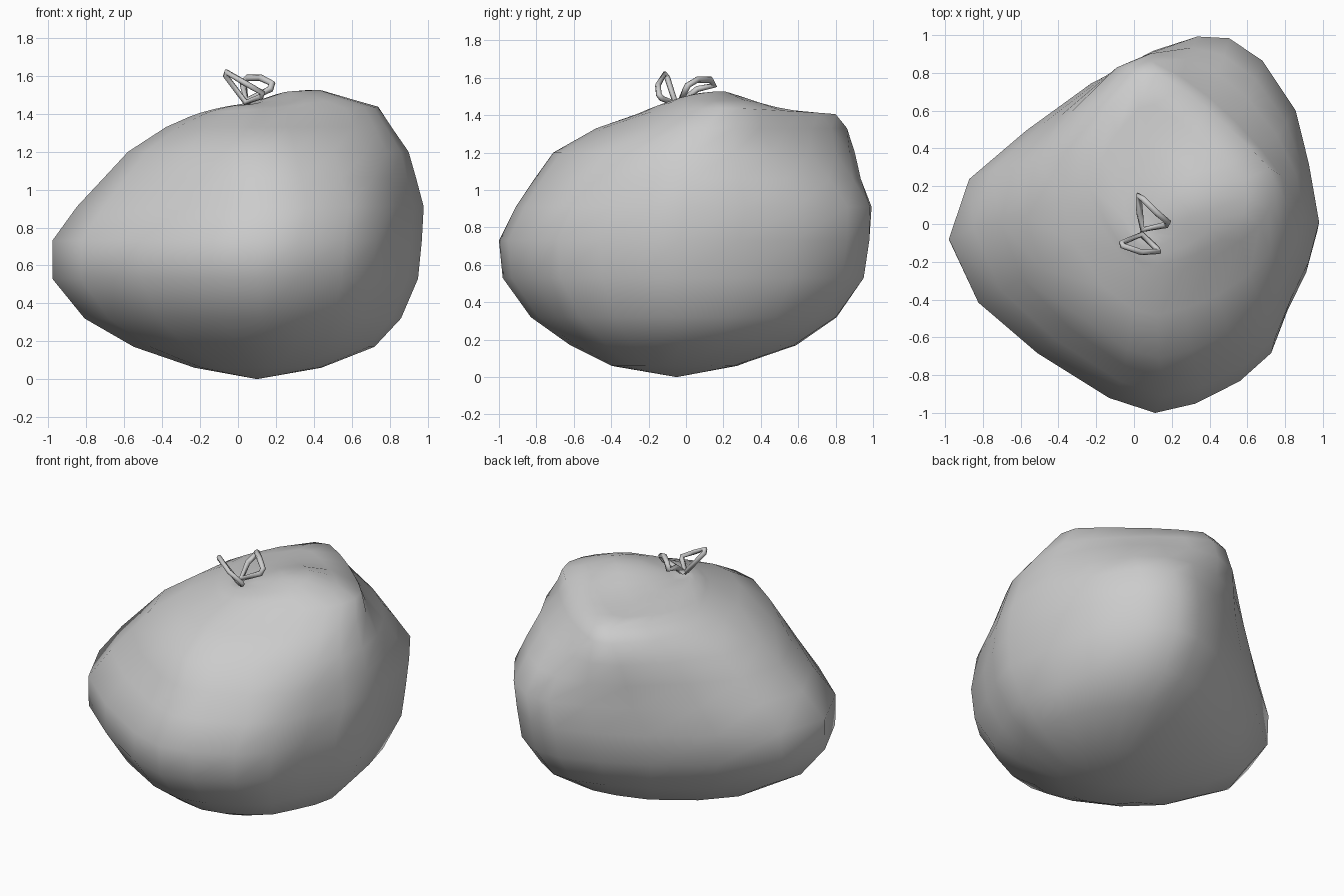
import bpy, bmesh, math
from mathutils import Vector

if "Cube" in bpy.data.objects:
    bpy.data.objects.remove(bpy.data.objects["Cube"])

# Widest plan outline of the sack (rounded triangle), counter-clockwise from the right
PLAN = [(1, -.03), (.94, .3), (.87, .6), (.68, .88), (.49, 1), (.31, 1), (.06, .91),
        (-.23, .76), (-.58, .51), (-.89, .25), (-1, -.07), (-.84, -.41), (-.52, -.68),
        (-.13, -.92), (.12, -1), (.34, -.95), (.58, -.83), (.75, -.68), (.84, -.45), (.94, -.25)]
# Outline near the gathered top (back-right side cut off)
TOP = [(1, -.15), (.95, .05), (.75, .25), (.52, .45), (.28, .65), (.02, .84), (-.25, 1),
       (-.45, .97), (-.75, .65), (-.95, .3), (-1, -.1), (-.9, -.45), (-.65, -.8),
       (-.4, -.97), (-.2, -1), (.05, -.95), (.35, -.85), (.65, -.68), (.85, -.52), (.95, -.35)]
# Levels: z, x min, x max, y min, y max, roundness, blend to top outline
LEVELS = [(.06, -.23, .44, -.40, .28, .8, 0), (.17, -.55, .72, -.62, .60, .4, 0),
          (.32, -.81, .86, -.83, .81, .12, 0), (.53, -.98, .95, -.98, .95, 0, 0),
          (.73, -.98, .97, -1, .98, 0, 0), (.91, -.85, .98, -.91, 1, 0, .05),
          (1.06, -.71, .94, -.81, .97, 0, .25), (1.2, -.58, .90, -.71, .94, 0, .5),
          (1.33, -.38, .81, -.48, .87, 0, .85), (1.4, -.25, .74, -.26, .80, 0, 1)]
KNOT = Vector((.04, -.05, 1.44))


def level_ring(z, x0, x1, y0, y1, rnd, blend):
    pts = []
    for p, q in zip(PLAN, TOP):
        a = math.atan2(p[1], p[0])
        w = Vector(p).lerp(Vector(q), blend).lerp(Vector((math.cos(a), math.sin(a))), rnd)
        pts.append(Vector(((x0 + x1) / 2 + w.x * (x1 - x0) / 2,
                           (y0 + y1) / 2 + w.y * (y1 - y0) / 2, z)))
    return pts


# Sack body: stacked rings, then a gathered top with a raised fold
rings = [level_ring(*lv) for lv in LEVELS]
for p in rings[-1]:
    p.z += .05 * p.x
rim = rings[-1]
for t in (.8, .58, .36, .14):
    ring = []
    for p in rim:
        q = KNOT.lerp(p, t)
        d2 = (q.x - .36) ** 2 + (q.y - .15) ** 2
        q.z = KNOT.z + (p.z - KNOT.z) * t * t + .095 * math.exp(-d2 / .065)
        ring.append(q)
    rings.append(ring)

bm = bmesh.new()
rows = [[bm.verts.new(p) for p in r] for r in rings]
bottom = bm.verts.new((.1, -.05, 0))
top = bm.verts.new(KNOT)
n = len(PLAN)
for i in range(n):
    j = (i + 1) % n
    bm.faces.new((bottom, rows[0][j], rows[0][i]))
    for a, b in zip(rows, rows[1:]):
        bm.faces.new((a[i], a[j], b[j], b[i]))
    bm.faces.new((rows[-1][i], rows[-1][j], top))
bmesh.ops.recalc_face_normals(bm, faces=bm.faces)
for f in bm.faces:
    f.smooth = True
mesh = bpy.data.meshes.new("sack_body")
bm.to_mesh(mesh)
bm.free()
bpy.context.collection.objects.link(bpy.data.objects.new("sack_body", mesh))


# String loops tied at the gathered top
def string_loop(name, pts, radius):
    cu = bpy.data.curves.new(name, 'CURVE')
    cu.dimensions = '3D'
    cu.bevel_depth = radius
    cu.bevel_resolution = 1
    sp = cu.splines.new('POLY')
    sp.points.add(len(pts) - 1)
    for p, co in zip(sp.points, pts):
        p.co = (*co, 1)
    sp.use_cyclic_u = True
    sp.use_smooth = True
    bpy.context.collection.objects.link(bpy.data.objects.new(name, cu))


string_loop("back_string_loop", [(.045, -.03, 1.47), (.03, .06, 1.54), (.025, .15, 1.56),
                                 (.05, .13, 1.59), (.12, .06, 1.59), (.18, .01, 1.56),
                                 (.17, -.005, 1.53)], .018)
string_loop("front_string_loop", [(.04, -.055, 1.46), (-.065, -.10, 1.60), (-.06, -.115, 1.62),
                                  (.04, -.15, 1.56), (.13, -.145, 1.51), (.12, -.13, 1.49)], .016)
